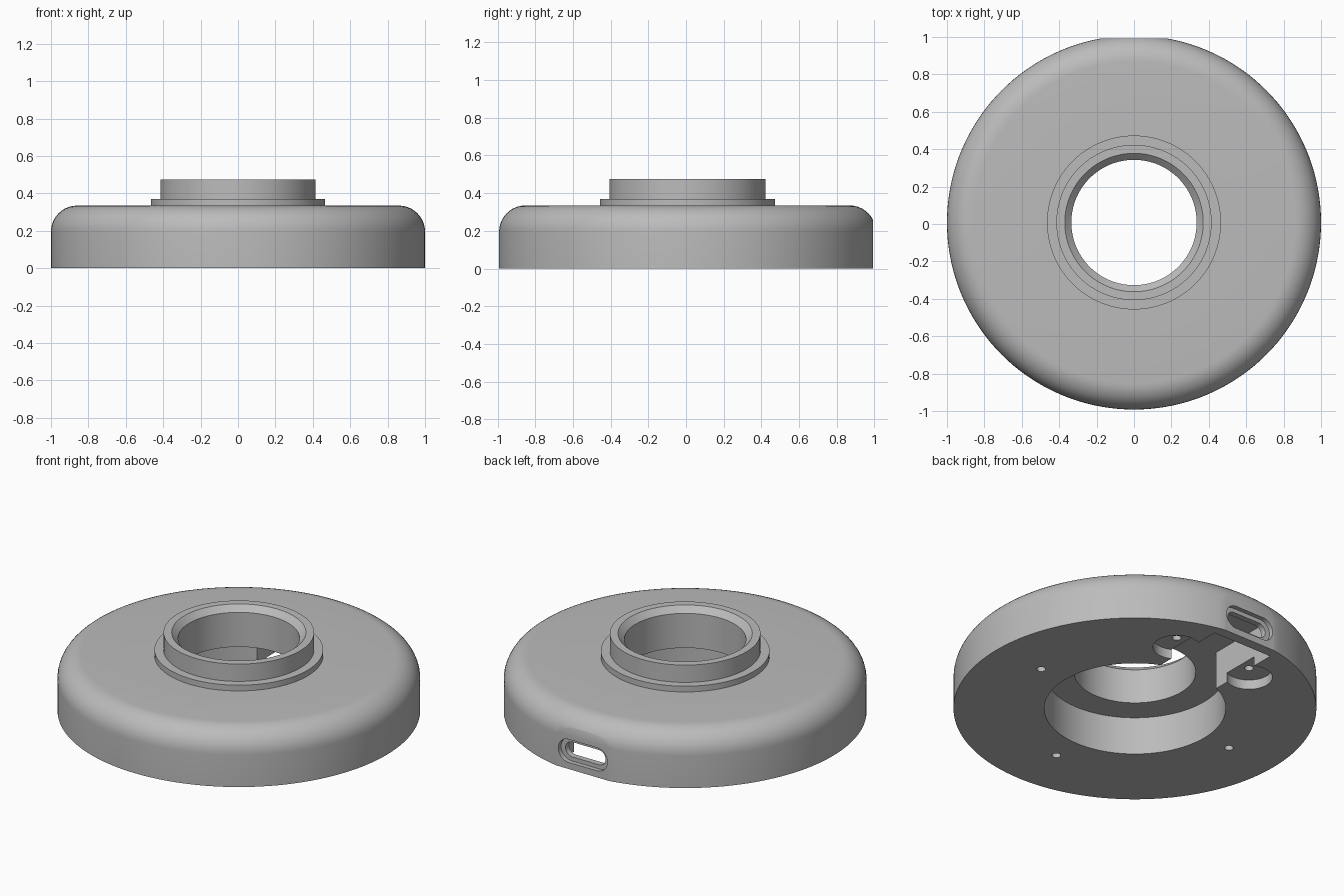
import bpy
import bmesh
from math import sin, cos, pi, radians
from mathutils import Vector

cube = bpy.data.objects.get("Cube")
if cube:
    bpy.data.objects.remove(cube)

CY = 0.008        # centre of the round body, shifted by the flat at the back
FLAT = 0.992      # flat face at the back

grey = bpy.data.materials.new("plain grey")
grey.use_nodes = True
grey.diffuse_color = (0.5, 0.5, 0.5, 1)
grey.node_tree.nodes["Principled BSDF"].inputs["Base Color"].default_value = (0.5, 0.5, 0.5, 1)


def finish(name, bm):
    bmesh.ops.recalc_face_normals(bm, faces=bm.faces)
    mesh = bpy.data.meshes.new(name)
    bm.to_mesh(mesh)
    bm.free()
    obj = bpy.data.objects.new(name, mesh)
    bpy.context.collection.objects.link(obj)
    mesh.materials.append(grey)
    return obj


def revolve(name, profile, steps=144):
    """Closed (radius, z) profile turned around the body axis."""
    bm = bmesh.new()
    verts = [bm.verts.new((r, CY, z)) for r, z in profile]
    edges = [bm.edges.new((a, b)) for a, b in zip(verts, verts[1:] + verts[:1])]
    bmesh.ops.spin(bm, geom=verts + edges, cent=(0, CY, 0), axis=(0, 0, 1),
                   angle=2 * pi, steps=steps, use_merge=True)
    bmesh.ops.remove_doubles(bm, verts=bm.verts, dist=1e-5)
    return finish(name, bm)


def prism(name, points, offset):
    """Outline of 3D points pushed along an offset."""
    bm = bmesh.new()
    face = bm.faces.new([bm.verts.new(p) for p in points])
    new = bmesh.ops.extrude_face_region(bm, geom=[face])["geom"]
    bmesh.ops.translate(bm, vec=Vector(offset),
                        verts=[v for v in new if isinstance(v, bmesh.types.BMVert)])
    return finish(name, bm)


def box(name, x0, x1, y0, y1, z0, z1):
    return prism(name, [(x0, y0, z0), (x1, y0, z0), (x1, y1, z0), (x0, y1, z0)],
                 (0, 0, z1 - z0))


def rod(name, x, y, r, z1, n=32):
    ring = [(x + r * cos(2 * pi * i / n), y + r * sin(2 * pi * i / n), -0.1)
            for i in range(n)]
    return prism(name, ring, (0, 0, z1 + 0.1))


def stadium(name, half_w, r, zc, y0, y1, n=16):
    pts = []
    for side, start in ((1, -pi / 2), (-1, pi / 2)):
        for i in range(n + 1):
            a = start + pi * i / n
            pts.append((side * (half_w - r) + r * cos(a), y0, zc + r * sin(a)))
    return prism(name, pts, (0, y1 - y0, 0))


def cut(target, cutter):
    mod = target.modifiers.new("cut", "BOOLEAN")
    mod.operation = "DIFFERENCE"
    mod.solver = "EXACT"
    mod.object = cutter
    bpy.context.view_layer.objects.active = target
    bpy.ops.object.modifier_apply(modifier=mod.name)
    bpy.data.objects.remove(cutter)


# Round body: underside recess, rounded shoulder, step, collar and bore
TOP, FILLET = 0.335, 0.14
shoulder = [(1 - FILLET + FILLET * cos(radians(a)), TOP - FILLET + FILLET * sin(radians(a)))
            for a in range(0, 91, 9)]
profile = ([(0.5, 0), (1, 0)] + shoulder
           + [(0.465, TOP), (0.465, 0.37), (0.415, 0.37), (0.415, 0.475),
              (0.37, 0.475), (0.335, 0.44), (0.335, 0.23), (0.5, 0.23)])
body = revolve("ring_housing", profile)

# Flat at the back
cut(body, box("flat_cutter", -0.6, 0.6, FLAT, 1.2, -0.1, 0.6))

# Channel from the recess to the back wall
cut(body, box("channel_cutter", -0.2, 0.2, 0.38, 0.93, -0.1, 0.229))

# Shallow round ears with screw holes beside the channel
for side in (-1, 1):
    cut(body, rod("ear_cutter", side * 0.26, 0.675, 0.13, 0.058))
    cut(body, rod("ear_hole_cutter", side * 0.26, 0.675, 0.025, 0.18, 20))

# Screw holes in the underside
for x, y in ((0.675, CY), (-0.675, CY), (0, CY - 0.675)):
    cut(body, rod("screw_hole_cutter", x, y, 0.025, 0.15, 20))

# Port opening in the back: wide outer seat and narrower through slot
cut(body, stadium("port_seat_cutter", 0.165, 0.07, 0.11, 0.965, 1.1))
cut(body, stadium("port_slot_cutter", 0.135, 0.045, 0.11, 0.88, 1.1))

bpy.ops.object.select_all(action="DESELECT")
body.select_set(True)
bpy.context.view_layer.objects.active = body
bpy.ops.object.shade_smooth_by_angle(angle=radians(30))
